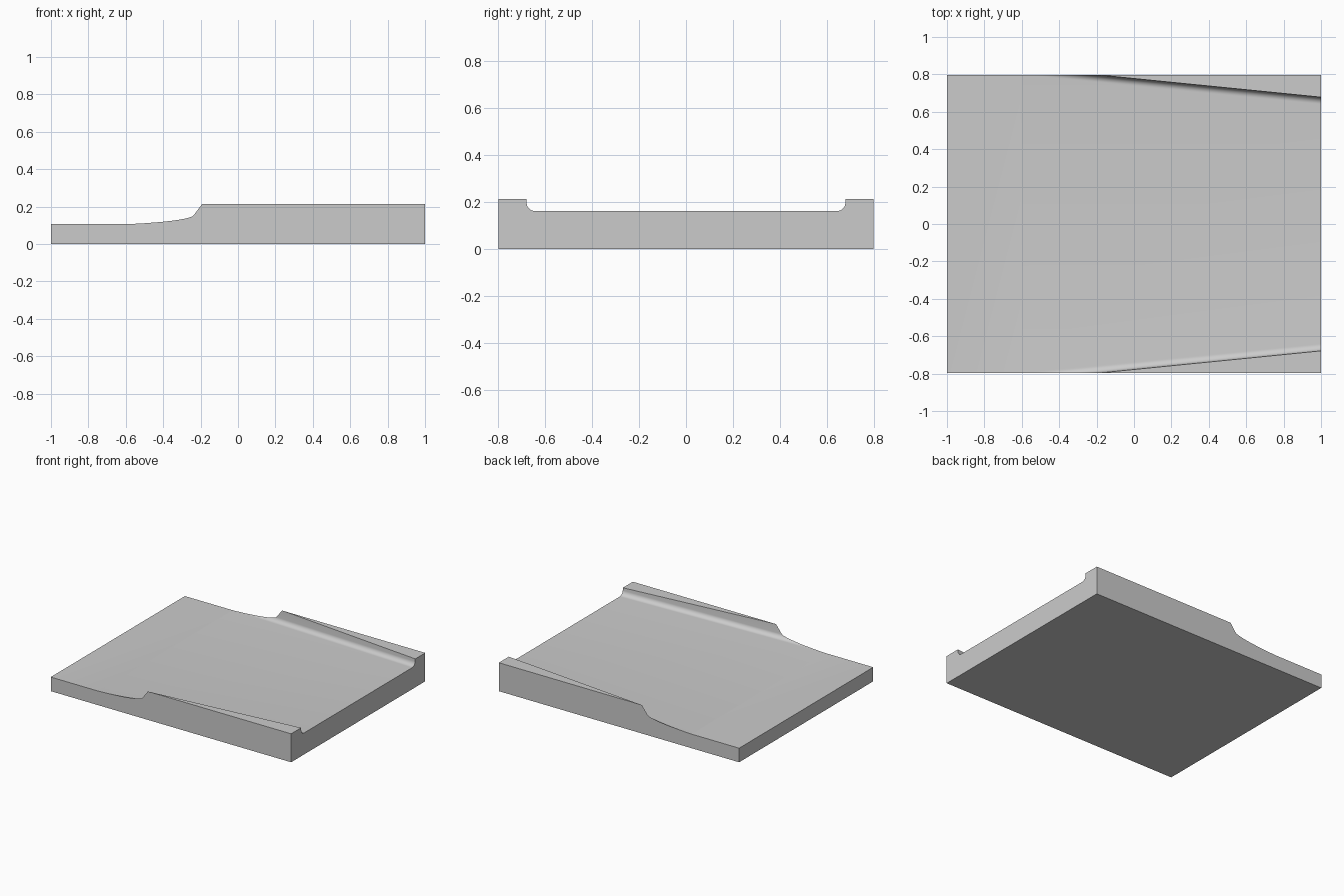
import bpy, bmesh, math

cube = bpy.data.objects.get("Cube")
if cube:
    bpy.data.objects.remove(cube, do_unlink=True)

HALF_X, HALF_Y, HEIGHT = 1.0, 0.797, 0.214
RADIUS, ARC_STEPS = 0.036, 10

grey = bpy.data.materials.new("plain_grey")
grey.use_nodes = True
colour = (0.6, 0.6, 0.6, 1.0)
grey.diffuse_color = colour
grey.node_tree.nodes["Principled BSDF"].inputs["Base Color"].default_value = colour


def make_object(name, bm):
    bmesh.ops.recalc_face_normals(bm, faces=bm.faces)
    mesh = bpy.data.meshes.new(name)
    bm.to_mesh(mesh)
    bm.free()
    mesh.materials.append(grey)
    obj = bpy.data.objects.new(name, mesh)
    bpy.context.collection.objects.link(obj)
    return obj


def channel_section(x):
    """Cross-section of the channel: ramped floor, filleted corners, drafted walls."""
    floor = 0.106 + 0.035 * max(0.0, x + 0.6)
    foot = 0.677 - 0.097 * (x - 1.0)          # half width where fillet meets wall
    right = []
    for i in range(ARC_STEPS + 1):
        a = math.radians(86) * i / ARC_STEPS
        right.append((foot - RADIUS + RADIUS * math.sin(a),
                      floor + RADIUS * (1 - math.cos(a))))
    y, z = right[-1]
    right.append((y + (0.3 - z) * 0.075, 0.3))
    left = [(-y, z) for y, z in reversed(right)]
    return [(x, y, z) for y, z in left + right]


# Solid slab
bm = bmesh.new()
bmesh.ops.create_cube(bm, size=1)
for v in bm.verts:
    v.co.x *= 2 * HALF_X
    v.co.y *= 2 * HALF_Y
    v.co.z = (v.co.z + 0.5) * HEIGHT
slab = make_object("channelled_slab", bm)

# Tapering channel cutter, lofted through three sections
bm = bmesh.new()
rings = [[bm.verts.new(p) for p in channel_section(x)] for x in (-1.2, -0.6, 1.2)]
for a, b in zip(rings, rings[1:]):
    for i in range(len(a)):
        j = (i + 1) % len(a)
        bm.faces.new((a[i], a[j], b[j], b[i]))
bm.faces.new(rings[0])
bm.faces.new(rings[-1])
cutter = make_object("channel_cutter", bm)
cutter.hide_render = True

# Cut the channel and bake the result
cut = slab.modifiers.new("channel", 'BOOLEAN')
cut.operation = 'DIFFERENCE'
cut.solver = 'EXACT'
cut.object = cutter
for obj in bpy.context.selected_objects:
    obj.select_set(False)
bpy.context.view_layer.objects.active = slab
slab.select_set(True)
bpy.ops.object.modifier_apply(modifier=cut.name)
bpy.data.objects.remove(cutter, do_unlink=True)

# Soft fillets, crisp rims
bpy.ops.object.shade_smooth_by_angle(angle=math.radians(25))
